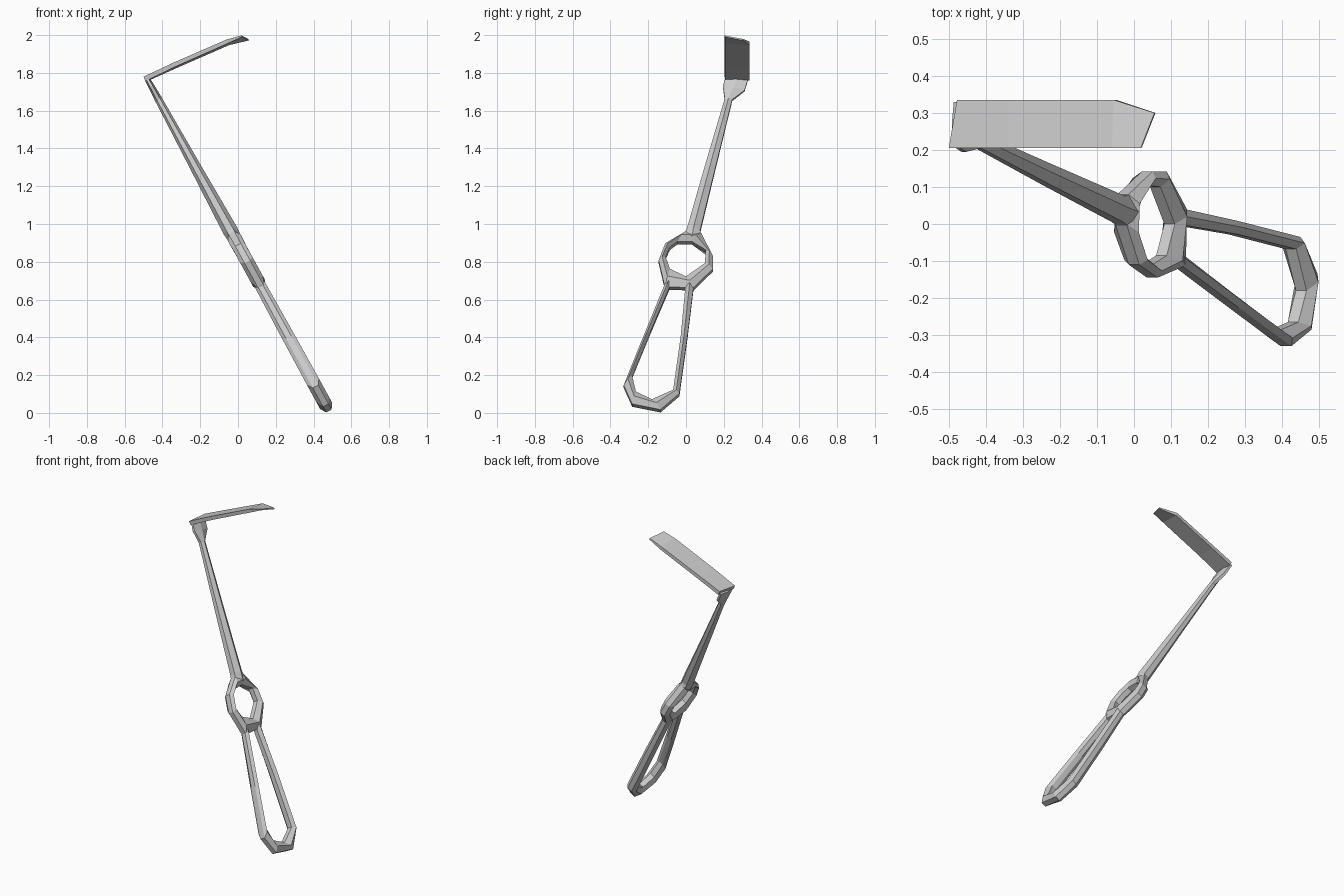
import bpy, bmesh
from mathutils import Vector

N = Vector((0.877, 0, 0.48))          # normal of the leaning instrument plane


def on_plane(y, z):
    return Vector((0.487 - 0.547 * z, y, z))


def skin(name, rings, closed=False):
    """Loft a mesh through a list of equal-length point rings."""
    bm = bmesh.new()
    rows = [[bm.verts.new(p) for p in r] for r in rings]
    n = len(rows[0])
    pairs = list(zip(rows, rows[1:]))
    if closed:
        pairs.append((rows[-1], rows[0]))
    for a, b in pairs:
        for i in range(n):
            j = (i + 1) % n
            bm.faces.new((a[i], a[j], b[j], b[i]))
    if not closed:
        bm.faces.new(rows[0])
        bm.faces.new(rows[-1])
    bmesh.ops.recalc_face_normals(bm, faces=bm.faces)
    me = bpy.data.meshes.new(name)
    bm.to_mesh(me)
    bm.free()
    ob = bpy.data.objects.new(name, me)
    bpy.context.collection.objects.link(ob)
    return ob


def bar(name, stations, closed=False):
    """Ridged six-sided bar; station = outer (y,z), inner (y,z), half thickness."""
    rings = []
    for oy, oz, iy, iz, h in stations:
        p, q = on_plane(oy, oz), on_plane(iy, iz)
        m = (p + q) / 2
        e = 0.45 * h
        rings.append([p - N * e, p + N * e, m + N * h,
                      q + N * e, q - N * e, m - N * h])
    return skin(name, rings, closed)


# long open loop of the grip
bar("handle_loop", [
    (-0.115, 0.67, -0.07, 0.70, 0.030),
    (-0.225, 0.40, -0.190, 0.42, 0.034),
    (-0.330, 0.14, -0.285, 0.19, 0.036),
    (-0.285, 0.04, -0.265, 0.105, 0.036),
    (-0.135, 0.01, -0.180, 0.065, 0.036),
    (-0.035, 0.095, -0.068, 0.115, 0.036),
    (0.008, 0.40, -0.028, 0.40, 0.034),
    (0.040, 0.66, 0.000, 0.70, 0.030)])

# finger ring
bar("finger_ring", [
    (-0.145, 0.80, -0.108, 0.82, 0.036),
    (-0.110, 0.89, -0.085, 0.87, 0.036),
    (0.000, 0.955, -0.045, 0.90, 0.038),
    (0.080, 0.945, 0.030, 0.90, 0.038),
    (0.142, 0.825, 0.105, 0.855, 0.036),
    (0.142, 0.755, 0.100, 0.785, 0.036),
    (0.040, 0.655, 0.000, 0.715, 0.036),
    (-0.112, 0.66, -0.085, 0.755, 0.036)], closed=True)

# tapering shaft, flaring out at the head
bar("shaft", [
    (-0.020, 0.92, 0.085, 0.92, 0.036),
    (0.005, 0.97, 0.075, 0.96, 0.040),
    (0.105, 1.32, 0.160, 1.31, 0.029),
    (0.205, 1.66, 0.245, 1.655, 0.020),
    (0.195, 1.73, 0.310, 1.705, 0.017),
    (0.207, 1.765, 0.330, 1.770, 0.014)])

# flat blade with a clipped tip: near-edge (x,z), far-edge (x,z), far y, thickness
blade = [
    (-0.500, 1.780, -0.478, 1.785, 0.335, 0.024),
    (-0.340, 1.855, -0.340, 1.845, 0.335, 0.022),
    (-0.060, 1.977, -0.055, 1.967, 0.335, 0.020),
    (0.018, 1.998, 0.055, 1.980, 0.300, 0.008)]
skin("blade", [[(xa, 0.205, za), (xb, yb, zb),
                (xb + 0.4 * t, yb, zb - t), (xa + 0.4 * t, 0.207, za - t)]
               for xa, za, xb, zb, yb, t in blade])
